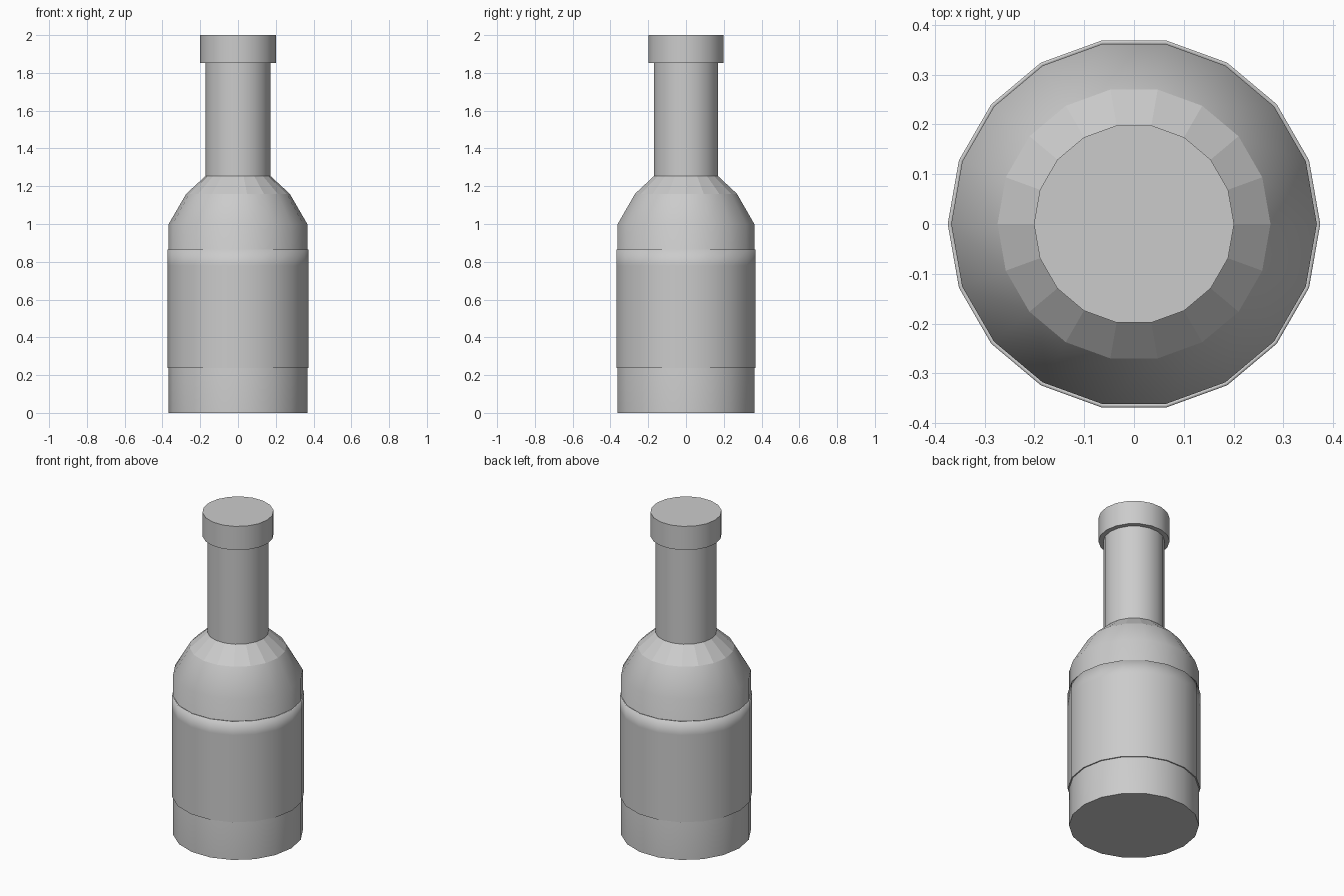
import bpy, bmesh, math

if "Cube" in bpy.data.objects:
    bpy.data.objects.remove(bpy.data.objects["Cube"])

SIDES = 18


def lathe(name, profile, flat_bands=(), cap_bottom=True, cap_top=True, loop=False):
    """Spin a (radius, z) profile round the z axis; listed bands stay flat."""
    bm = bmesh.new()
    rings = []
    for r, z in profile:
        rings.append([bm.verts.new((r * math.cos(2 * math.pi * i / SIDES),
                                    r * math.sin(2 * math.pi * i / SIDES), z))
                      for i in range(SIDES)])
    count = len(rings) if loop else len(rings) - 1
    for b in range(count):
        lo, hi = rings[b], rings[(b + 1) % len(rings)]
        for i in range(SIDES):
            j = (i + 1) % SIDES
            f = bm.faces.new((lo[i], lo[j], hi[j], hi[i]))
            f.smooth = b not in flat_bands
    if not loop:
        if cap_bottom:
            bm.faces.new(rings[0][::-1])
        if cap_top:
            bm.faces.new(rings[-1])
    bm.normal_update()
    # keep corners between sharply angled faces crisp
    for e in bm.edges:
        if len(e.link_faces) == 2 and e.calc_face_angle() > math.radians(40):
            e.smooth = False
    mesh = bpy.data.meshes.new(name)
    bm.to_mesh(mesh)
    bm.free()
    obj = bpy.data.objects.new(name, mesh)
    bpy.context.collection.objects.link(obj)
    return obj


# Bottle: straight body, two-step shoulder (upper step faceted), neck
lathe("bottle_body", [(0.367, 0.0), (0.367, 1.0), (0.274, 1.16),
                      (0.173, 1.253), (0.173, 1.852)],
      flat_bands=(2,), cap_top=False)

# Label: thin band wrapped round the body, with a softened top edge
label = lathe("label_band", [(0.366, 0.238), (0.374, 0.238), (0.374, 0.78),
                             (0.374, 0.864), (0.366, 0.864)], loop=True)
for e in label.data.edges:
    if all(label.data.vertices[v].co.z > 0.86 for v in e.vertices):
        e.use_edge_sharp = False

# Cap: wider closed lid on top of the neck
lathe("bottle_cap", [(0.201, 1.852), (0.201, 2.0)])
